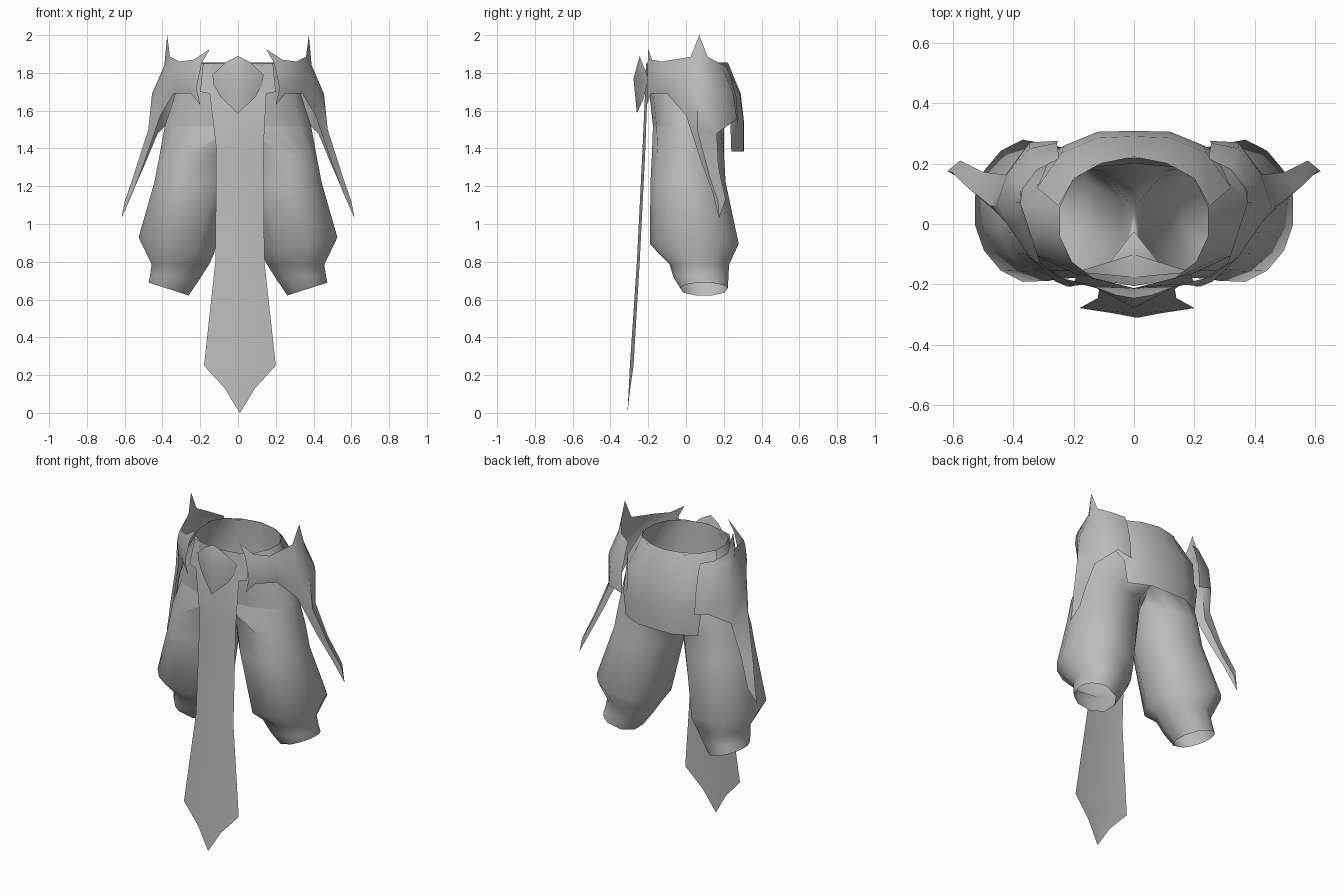
import bpy, math

grey = bpy.data.materials.new("plain grey")
grey.diffuse_color = (0.5, 0.5, 0.5, 1)


def make(name, verts, faces, angle=40):
    """Smooth-shaded mesh object from points and faces."""
    me = bpy.data.meshes.new(name)
    me.from_pydata(verts, [], faces)
    me.update()
    me.materials.append(grey)
    ob = bpy.data.objects.new(name, me)
    bpy.context.collection.objects.link(ob)
    bpy.ops.object.select_all(action='DESELECT')
    ob.select_set(True)
    bpy.context.view_layer.objects.active = ob
    bpy.ops.object.shade_smooth_by_angle(angle=math.radians(angle))
    return ob


def grid(rows, n):
    """Quads between rows of n points."""
    return [(r * n + c, (r + 1) * n + c, (r + 1) * n + c + 1, r * n + c + 1)
            for r in range(rows - 1) for c in range(n - 1)]


def sheet(name, rows, angle=40):
    return make(name, [p for row in rows for p in row], grid(len(rows), len(rows[0])), angle)


def mirror(ob):
    m = ob.modifiers.new("mirror", 'MIRROR')
    m.use_mirror_merge = True
    m.merge_threshold = 0.002


# Trousers: half trunk arcs at the top, closed rings down the leg, mirrored
ARC, INNER = 8, 4          # arc points front to back, then points on the inseam
N = ARC + INNER
verts = []
# z, outer x, front y, back y
for z, rx, y0, y1 in [(1.85, .25, -.205, .22), (1.7, .335, -.195, .22), (1.52, .395, -.175, .20)]:
    for i in range(ARC):
        a = math.pi * i / (ARC - 1)
        s, c = math.sin(a), math.cos(a)
        verts.append((rx * s ** .8, (y0 + y1) / 2 - (y1 - y0) / 2 * c, z))
faces = grid(3, ARC)
base = 2 * ARC             # the third arc gains a crotch saddle to close its ring
for i in range(INNER):
    t = (i + 1) / (INNER + 1)
    verts.append((0, .20 - .375 * t, 1.52 - .07 * math.sin(math.pi * t)))
# z, inner x, outer x, front y, back y, rise towards the outside
leg = [(1.37, .008, .418, -.185, .205, 0), (1.22, .03, .447, -.193, .215, 0),
       (.885, .115, .53, -.197, .285, .045), (.785, .145, .46, -.09, .232, 0),
       (.715, .20, .468, -.07, .228, .015), (.655, .255, .475, -.035, .225, .035)]
for z, x0, x1, y0, y1, rise in leg:
    for i in range(N):
        if i < ARC:
            a = math.pi * i / (ARC - 1) * .86 + .07 * math.pi
        else:
            a = math.pi * (1.07 + .86 * (i - ARC + .5) / INNER)
        s, c = math.sin(a), math.cos(a)
        verts.append(((x0 + x1) / 2 + (x1 - x0) / 2 * s,
                      (y0 + y1) / 2 - (y1 - y0) / 2 * c, z + rise * s))
for k in range(len(leg)):
    for i in range(N):
        j = (i + 1) % N
        a = base + k * N
        faces.append((a + i, a + j, a + N + j, a + N + i))
mirror(make("trousers", verts, faces, 50))

# Back flap: curved panel hanging from the waist
half = [[(0, .222, 1.855), (.11, .20, 1.855), (.20, .15, 1.855), (.25, .06, 1.855)],
        [(0, .29, 1.69), (.12, .285, 1.69), (.24, .235, 1.69), (.32, .12, 1.70)],
        [(0, .308, 1.53), (.12, .305, 1.53), (.23, .26, 1.53), (.27, .235, 1.53)],
        [(0, .308, 1.385), (.12, .305, 1.385), (.22, .26, 1.385), (.25, .24, 1.385)]]
mirror(sheet("back_flap", [r[::-1] for r in half]))

# Hip guards: wrapped plate with a spike on top and a long trailing tip
plate = [
    [(.15, -.20, 1.925), (.235, -.18, 1.87), (.31, -.13, 1.86), (.36, .025, 1.885),
     (.375, .07, 2.0), (.368, .115, 1.885), (.32, .18, 1.85), (.25, .215, 1.83)],
    [(.192, -.203, 1.85), (.24, -.185, 1.83), (.325, -.125, 1.83), (.375, .015, 1.84),
     (.39, .07, 1.84), (.378, .125, 1.84), (.325, .195, 1.82), (.25, .235, 1.79)],
    [(.22, -.207, 1.72), (.26, -.19, 1.76), (.345, -.11, 1.76), (.42, .0, 1.72),
     (.455, .06, 1.69), (.42, .165, 1.70), (.345, .25, 1.69), (.255, .268, 1.67)],
    [(.20, -.207, 1.63), (.25, -.185, 1.69), (.34, -.10, 1.69), (.41, .0, 1.575),
     (.475, .06, 1.50), (.425, .163, 1.48), (.345, .27, 1.555), (.25, .275, 1.53)]]
v = [p for row in plate for p in row]
f = grid(4, 8)
v += [(.495, .08, 1.33), (.555, .125, 1.25), (.50, .172, 1.30),
      (.555, .14, 1.17), (.60, .17, 1.12), (.575, .21, 1.13), (.617, .175, 1.03)]
prev = (27, 28, 29)
for k in (32, 35):
    for i in range(2):
        f.append((prev[i], k + i, k + i + 1, prev[i + 1]))
    prev = (k, k + 1, k + 2)
f += [(35, 38, 36), (36, 38, 37)]
mirror(make("hip_guard", v, f, 50))

# Front tabard: long ridged cloth ending in a point, its top tucked under the guards
rows = []
for z, w, ye, yc in [(1.85, .185, -.165, -.212), (1.70, .20, -.195, -.217),
                     (1.69, .15, -.205, -.217), (1.4, .125, -.215, -.23),
                     (.8, .13, -.245, -.26), (.25, .19, -.278, -.297),
                     (.13, .08, -.295, -.303), (0, .001, -.31, -.31)]:
    cx = .01 if z < 1.5 else 0
    rows.append([(cx - w, ye, z), (cx, yc, z), (cx + w, ye, z)])
sheet("front_tabard", rows)

# Buckle: domed shield at the waist
rim = [(0, -.245, 1.89), (.06, -.235, 1.86), (.135, -.207, 1.79), (.13, -.207, 1.74),
       (.09, -.222, 1.67), (0, -.26, 1.585)]
rim += [(-x, y, z) for x, y, z in rim[-2:0:-1]]
c = len(rim)
rim += [(0, -.278, 1.77), (0, -.212, 1.77)]
faces = []
for i in range(c):
    j = (i + 1) % c
    faces += [(i, c, j), (j, c + 1, i)]
make("buckle", rim, faces, 70)
